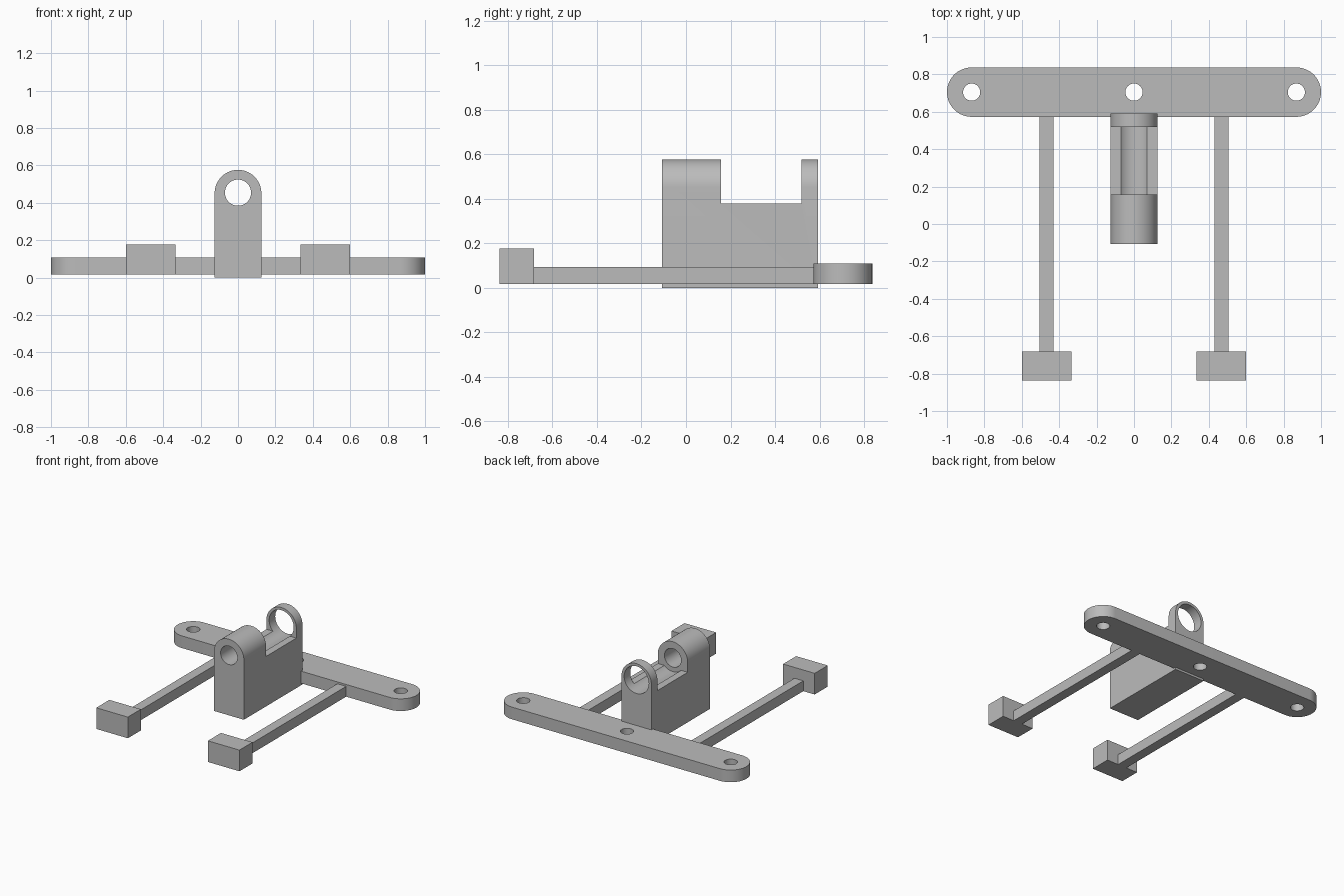
import bpy, bmesh
from math import pi, cos, sin, radians

cube = bpy.data.objects.get("Cube")
if cube:
    bpy.data.objects.remove(cube, do_unlink=True)

grey = bpy.data.materials.new("plain grey")
grey.use_nodes = True
grey.diffuse_color = (0.5, 0.5, 0.5, 1)
grey.node_tree.nodes["Principled BSDF"].inputs["Base Color"].default_value = (0.5, 0.5, 0.5, 1)


def arc(cx, cy, r, start, end, steps=32):
    angles = [start + (end - start) * i / steps for i in range(steps + 1)]
    return [(cx + r * cos(a), cy + r * sin(a)) for a in angles]


def extrude(name, outline, low, high, axis="z"):
    """Extrude a closed outline: (x, y) along z, or (x, z) along y."""
    place = (lambda p, t: (p[0], p[1], t)) if axis == "z" else (lambda p, t: (p[0], t, p[1]))
    bm = bmesh.new()
    base = bm.faces.new([bm.verts.new(place(p, low)) for p in outline])
    top = bmesh.ops.extrude_face_region(bm, geom=[base])["geom"]
    shift = (0, 0, high - low) if axis == "z" else (0, high - low, 0)
    bmesh.ops.translate(bm, vec=shift, verts=[v for v in top if isinstance(v, bmesh.types.BMVert)])
    bmesh.ops.recalc_face_normals(bm, faces=bm.faces)
    mesh = bpy.data.meshes.new(name)
    bm.to_mesh(mesh)
    bm.free()
    mesh.materials.append(grey)
    obj = bpy.data.objects.new(name, mesh)
    bpy.context.collection.objects.link(obj)
    return obj


def box(name, x0, x1, y0, y1, z0, z1):
    return extrude(name, [(x0, y0), (x1, y0), (x1, y1), (x0, y1)], z0, z1)


def circle(cx, cy, r):
    return arc(cx, cy, r, 0, 2 * pi, 48)[:-1]


def cut(target, cutters):
    bpy.ops.object.select_all(action="DESELECT")
    bpy.context.view_layer.objects.active = target
    target.select_set(True)
    for cutter in cutters:
        mod = target.modifiers.new("cut", "BOOLEAN")
        mod.operation = "DIFFERENCE"
        mod.solver = "EXACT"
        mod.object = cutter
        bpy.ops.object.modifier_apply(modifier=mod.name)
        bpy.data.objects.remove(cutter, do_unlink=True)
    bpy.ops.object.shade_smooth_by_angle(angle=radians(30))


# Rounded mounting bar with three screw holes
bar_y, bar_r, end_x = 0.705, 0.132, 0.868
bar = extrude("mounting_bar",
              arc(end_x, bar_y, bar_r, -pi / 2, pi / 2) + arc(-end_x, bar_y, bar_r, pi / 2, 3 * pi / 2),
              0.016, 0.108)
cut(bar, [extrude("screw_hole_cutter", circle(x, bar_y, 0.046), -0.1, 0.3)
          for x in (-end_x, 0, end_x)])

# Arched block with a saddle notch, narrow front bore and wide rear bore
arch_z, half = 0.451, 0.125
block = extrude("bearing_block",
                [(-half, 0), (half, 0)] + arc(0, arch_z, half, 0, pi),
                -0.108, 0.592, "y")
cut(block, [
    box("saddle_cutter", -0.3, 0.3, 0.158, 0.519, 0.378, 0.8),
    extrude("front_bore_cutter", circle(0, 0.454, 0.07), -0.3, 0.25, "y"),
    extrude("rear_bore_cutter", circle(0, 0.453, 0.103), 0.158, 0.8, "y"),
])

# Arms and end feet on both sides
for side, s in (("left", 1), ("right", -1)):
    box(side + "_arm", s * 0.467 - 0.037, s * 0.467 + 0.037, -0.69, 0.58, 0.016, 0.094)
    box(side + "_foot", s * 0.467 - 0.132, s * 0.467 + 0.132, -0.838, -0.682, 0.016, 0.176)
